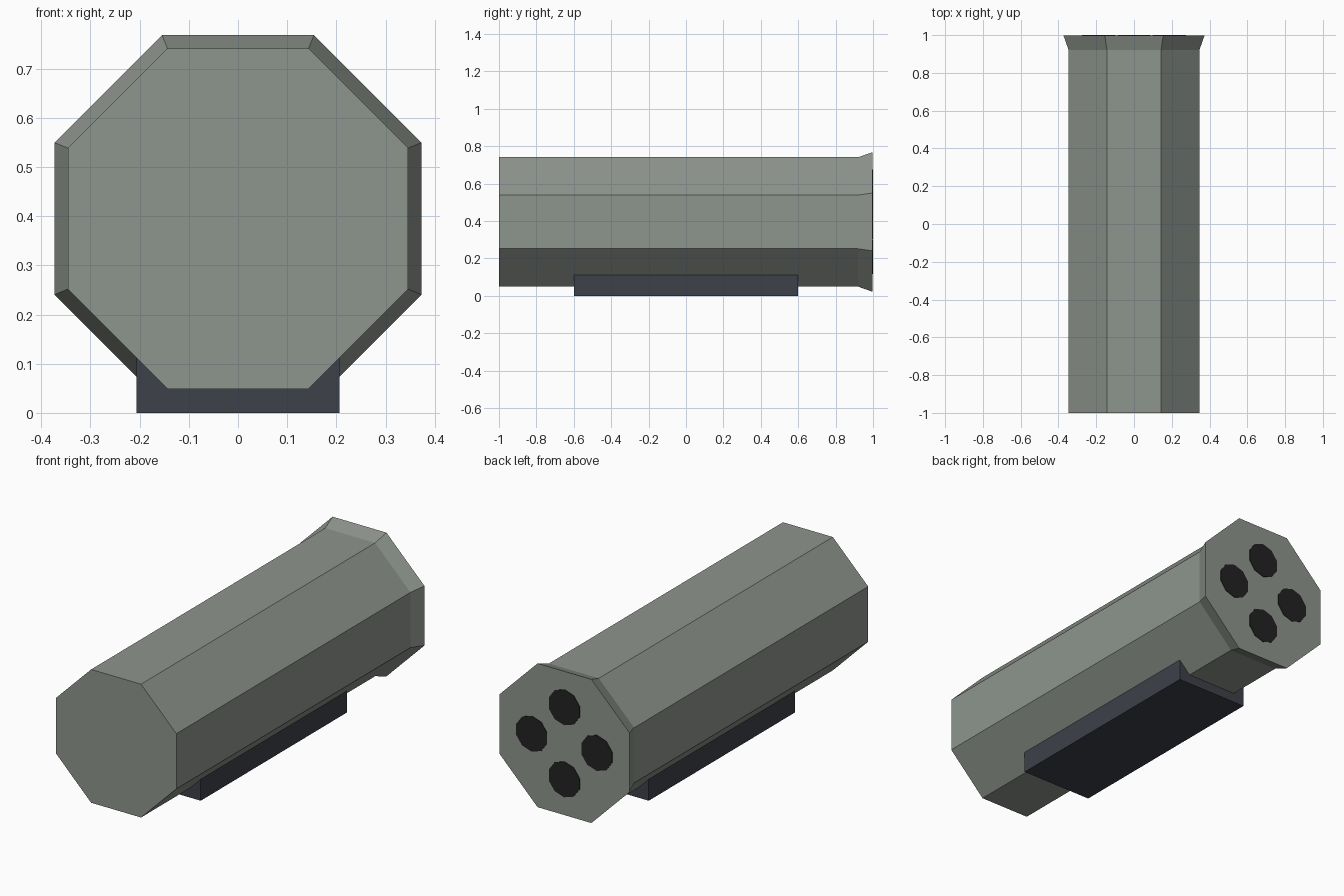
import bpy
import bmesh
import math

cube = bpy.data.objects.get("Cube")
if cube:
    bpy.data.objects.remove(cube, do_unlink=True)

AXIS_Z = 0.395


def material(name, color):
    mat = bpy.data.materials.new(name)
    mat.use_nodes = True
    mat.diffuse_color = (*color, 1)
    mat.node_tree.nodes["Principled BSDF"].inputs["Base Color"].default_value = (*color, 1)
    return mat


def loft(name, sides, rings, mat, center=(0, AXIS_Z)):
    """Flat-sided tube along y; rings are (y, distance from axis to flat)."""
    bm = bmesh.new()
    loops = []
    for y, apothem in rings:
        radius = apothem / math.cos(math.pi / sides)
        angles = [2 * math.pi * (i + 0.5) / sides for i in range(sides)]
        loops.append([bm.verts.new((center[0] + radius * math.cos(a), y,
                                    center[1] + radius * math.sin(a))) for a in angles])
    for a, b in zip(loops, loops[1:]):
        for i in range(sides):
            j = (i + 1) % sides
            bm.faces.new((a[i], a[j], b[j], b[i]))
    bm.faces.new(loops[0])
    bm.faces.new(loops[-1])
    bmesh.ops.recalc_face_normals(bm, faces=bm.faces)
    mesh = bpy.data.meshes.new(name)
    bm.to_mesh(mesh)
    bm.free()
    mesh.materials.append(mat)
    obj = bpy.data.objects.new(name, mesh)
    bpy.context.collection.objects.link(obj)
    return obj


body_mat = material("grey green paint", (0.27, 0.30, 0.266))
mount_mat = material("dark slate", (0.047, 0.053, 0.068))
hole_mat = material("black", (0.016, 0.016, 0.016))

# Octagonal casing with a flared rear rim
loft("casing", 8, [(-1, 0.346), (0.92, 0.346), (0.997, 0.373)], body_mat)

# Four tube openings on the rear face
for i, side in enumerate(("left", "top", "right", "bottom")):
    a = i * math.pi / 2
    loft(side + "_tube_opening", 10, [(0.992, 0.088), (1.0, 0.088)], hole_mat,
         (0.187 * math.cos(a), AXIS_Z + 0.187 * math.sin(a)))

# Mounting block underneath
bpy.ops.mesh.primitive_cube_add(size=1, location=(0, 0, 0.057))
mount = bpy.context.object
mount.name = "mounting_block"
mount.scale = (0.412, 1.2, 0.114)
mount.data.materials.append(mount_mat)
